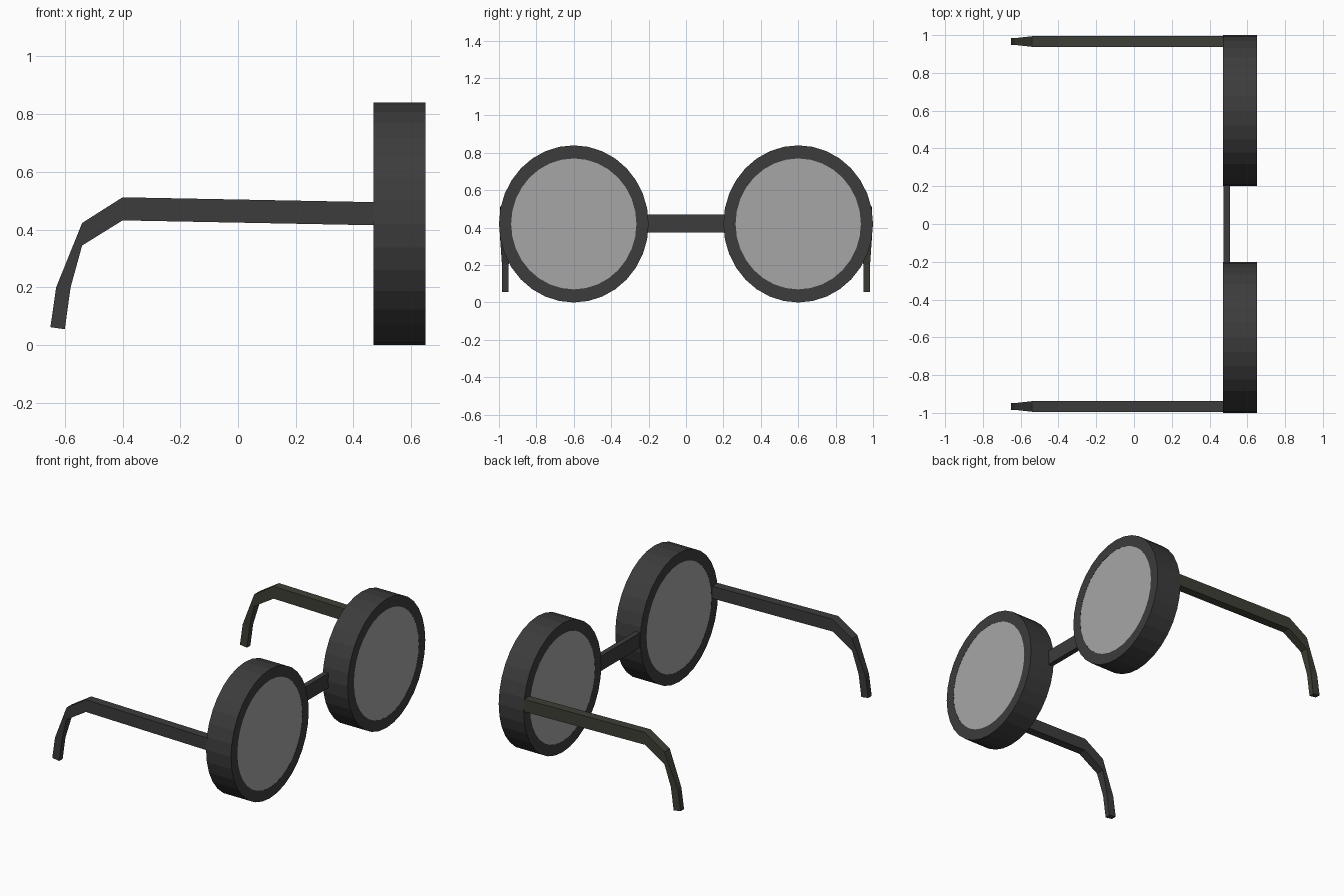
import bpy, bmesh, math

if "Cube" in bpy.data.objects:
    bpy.data.objects.remove(bpy.data.objects["Cube"])

X0, X1 = 0.47, 0.65      # rim depth range
CY, CZ = 0.6, 0.42       # rim centre (mirrored in y)
SIDES = 32


def material(name, colour):
    m = bpy.data.materials.new(name)
    m.diffuse_color = colour
    m.use_nodes = True
    m.node_tree.nodes["Principled BSDF"].inputs["Base Color"].default_value = m.diffuse_color
    return m


def finish(name, bm, mat):
    bmesh.ops.recalc_face_normals(bm, faces=bm.faces)
    me = bpy.data.meshes.new(name)
    bm.to_mesh(me)
    bm.free()
    me.materials.append(mat)
    ob = bpy.data.objects.new(name, me)
    bpy.context.collection.objects.link(ob)
    return ob


def ellipse(bm, x, cy, ry, rz):
    return [bm.verts.new((x, cy + ry * math.cos(a), CZ + rz * math.sin(a)))
            for a in (2 * math.pi * i / SIDES for i in range(SIDES))]


def bridge_loops(bm, loops, closed):
    pairs = list(zip(loops, loops[1:]))
    if closed:
        pairs.append((loops[-1], loops[0]))
    for a, b in pairs:
        n = len(a)
        for i in range(n):
            j = (i + 1) % n
            bm.faces.new((a[i], a[j], b[j], b[i]))
    if not closed:
        bm.faces.new(loops[0])
        bm.faces.new(loops[-1])


frame_mat = material("dark_frame", (0.045, 0.045, 0.045, 1))
olive_mat = material("olive_frame", (0.05, 0.05, 0.038, 1))
lens_mat = material("grey_lens", (0.38, 0.38, 0.38, 0.85))

# temple arm stations: x top, z top, x bottom, z bottom, half width
ARM = [(0.48, 0.495, 0.48, 0.415, 0.028),
       (-0.40, 0.512, -0.40, 0.432, 0.028),
       (-0.54, 0.423, -0.54, 0.345, 0.028),
       (-0.63, 0.200, -0.58, 0.200, 0.018),
       (-0.65, 0.062, -0.60, 0.055, 0.018)]

for side, s, arm_mat in (("right", -1, frame_mat), ("left", 1, olive_mat)):
    # deep round rim
    bm = bmesh.new()
    bridge_loops(bm, [ellipse(bm, X0, s * CY, 0.40, 0.42),
                      ellipse(bm, X1, s * CY, 0.40, 0.42),
                      ellipse(bm, X1, s * CY, 0.335, 0.35),
                      ellipse(bm, X0, s * CY, 0.335, 0.35)], True)
    finish(side + "_rim", bm, frame_mat)

    # lens filling the rim, flush on both faces
    bm = bmesh.new()
    bridge_loops(bm, [ellipse(bm, x, s * CY, 0.335, 0.35)
                      for x in (X0 + 0.001, X1 - 0.001)], False)
    finish(side + "_lens", bm, lens_mat)

    # temple arm with bent, narrowed ear hook
    bm = bmesh.new()
    y = s * 0.966
    bridge_loops(bm, [[bm.verts.new(p) for p in ((xt, y - w, zt), (xt, y + w, zt),
                                                 (xb, y + w, zb), (xb, y - w, zb))]
                      for xt, zt, xb, zb, w in ARM], False)
    finish(side + "_temple_arm", bm, arm_mat)

# nose bridge bar
bm = bmesh.new()
bmesh.ops.create_cube(bm, size=1)
for v in bm.verts:
    v.co = (0.492 + v.co.x * 0.034, v.co.y * 0.42, 0.422 + v.co.z * 0.096)
finish("nose_bridge", bm, frame_mat)
